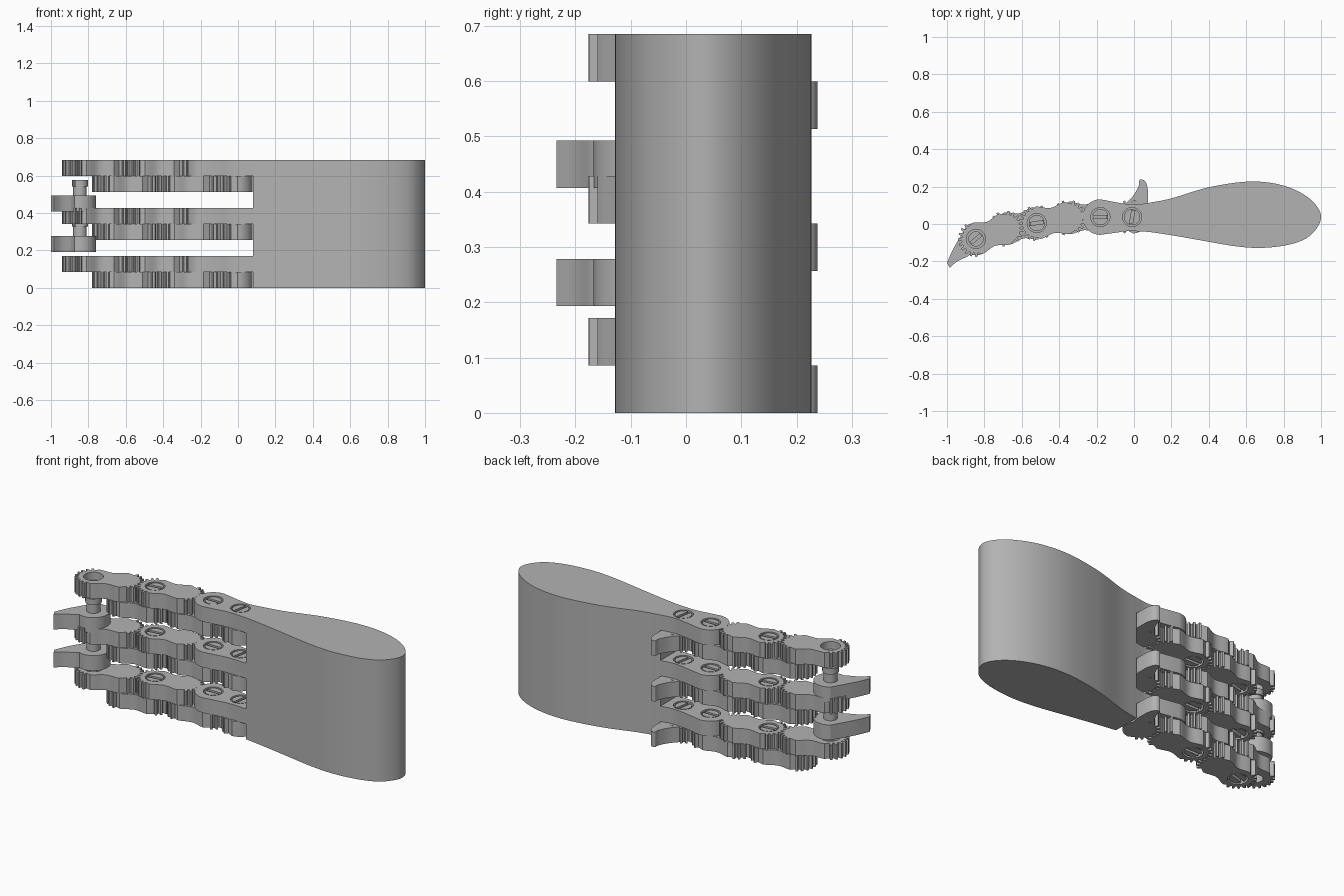
import bpy, bmesh, math
from mathutils import Vector

if "Cube" in bpy.data.objects:
    bpy.data.objects.remove(bpy.data.objects["Cube"])

grey = bpy.data.materials.new("plain grey")
grey.use_nodes = True
grey.diffuse_color = (0.45, 0.45, 0.45, 1)
grey.node_tree.nodes["Principled BSDF"].inputs["Base Color"].default_value = (0.45, 0.45, 0.45, 1)

T = 0.0856                      # thickness of one layer
FINGERS = [0, 3 * T, 6 * T]     # base height of each finger
# Pivots, from the palm out to the fingertip
PIVOTS = [Vector(p) for p in ((-0.01, 0.037), (-0.18, 0.037), (-0.35, 0.033),
                              (-0.52, 0.005), (-0.685, -0.025), (-0.845, -0.08))]
BODY, TIP, ROOT = 0.088, 0.096, 0.076


def polar(c, r, deg):
    a = math.radians(deg)
    return Vector((c[0] + r * math.cos(a), c[1] + r * math.sin(a)))


def arc(c, r, a0, a1, n=24):
    return [polar(c, r, a0 + (a1 - a0) * i / n) for i in range(n + 1)]


def circle(c, r):
    return arc(c, r, 0, 360, 36)[:-1]


def spline(points, n=8):
    """Smooth open curve through the points."""
    p = [Vector(q) for q in points]
    p = [2 * p[0] - p[1]] + p + [2 * p[-1] - p[-2]]
    out = []
    for a, b, c, d in zip(p, p[1:], p[2:], p[3:]):
        for i in range(n):
            t = i / n
            out.append(0.5 * (2 * b + (c - a) * t + (2 * a - 5 * b + 4 * c - d) * t ** 2
                              + (3 * b - a - 3 * c + d) * t ** 3))
    return out + [p[-2]]


def prism(name, loops, height):
    """Extruded flat outline; inner loops become holes."""
    curve = bpy.data.curves.new(name, "CURVE")
    curve.dimensions, curve.fill_mode, curve.extrude = "2D", "BOTH", height / 2
    for loop in loops:
        s = curve.splines.new("POLY")
        s.points.add(len(loop) - 1)
        for pt, co in zip(s.points, loop):
            pt.co = (co[0], co[1], 0, 1)
        s.use_cyclic_u = True
    temp = bpy.data.objects.new(name, curve)
    bpy.context.collection.objects.link(temp)
    deps = bpy.context.evaluated_depsgraph_get()
    mesh = bpy.data.meshes.new_from_object(temp.evaluated_get(deps))
    bpy.data.objects.remove(temp)
    bpy.data.curves.remove(curve)
    bm = bmesh.new()
    bm.from_mesh(mesh)
    bmesh.ops.remove_doubles(bm, verts=bm.verts, dist=0.0001)
    bmesh.ops.translate(bm, verts=bm.verts, vec=(0, 0, height / 2))
    bmesh.ops.recalc_face_normals(bm, faces=bm.faces)
    bm.to_mesh(mesh)
    bm.free()
    mesh.materials.clear()
    mesh.materials.append(grey)
    mesh.shade_smooth()
    mesh.set_sharp_from_angle(angle=math.radians(25))
    return mesh


def place(name, mesh, heights):
    for i, z in enumerate(heights):
        ob = bpy.data.objects.new(f"{name}_{i + 1}", mesh)
        ob.location.z = z
        bpy.context.collection.objects.link(ob)


def gear_end(c, out, gap):
    """Half gear facing the angle out, with a tooth or a gap dead ahead."""
    pitch = 18
    pts = [polar(c, BODY, out - 105), polar(c, BODY, out - 95)]
    for j in range(-4, 4 if gap else 5):
        mid = out + (j + (0.5 if gap else 0)) * pitch
        for off, r in ((-0.36, ROOT), (-0.17, TIP), (0.17, TIP), (0.36, ROOT)):
            pts.append(polar(c, r, mid + off * pitch))
    return pts + [polar(c, BODY, out + 95), polar(c, BODY, out + 105)]


def link(a, b):
    """Dog-bone link with a toothed end at each pivot and a slim waist."""
    d = b - a
    th = math.degrees(math.atan2(d.y, d.x))
    side = Vector((-d.y, d.x)).normalized() * 0.068
    mid = (a + b) / 2
    ea, eb = gear_end(a, th + 180, False), gear_end(b, th, True)
    low = spline([ea[-1], mid - side, eb[0]], 6)[1:-1]
    high = spline([eb[-1], mid + side, ea[0]], 6)[1:-1]
    return ea + low + eb + high


p1, p2, p3, p4, p5, p6 = PIVOTS
HOLE = 0.051
lower = FINGERS
upper = [z + T for z in FINGERS]

# Handle: teardrop grip through the full height
grip = spline([(0.08, -0.042), (0.2, -0.06), (0.35, -0.086), (0.55, -0.12), (0.7, -0.127),
               (0.85, -0.105), (0.95, -0.055), (1.0, 0.04), (0.94, 0.135), (0.8, 0.205),
               (0.62, 0.227), (0.4, 0.196), (0.2, 0.137), (0.08, 0.113)])
place("handle", prism("handle", [grip], 8 * T), [0])

# Palm arms reaching from the handle
arm = arc(p2, 0.095, 90, 270) + spline([(-0.1, -0.047), (-0.03, -0.038), (0.08, -0.042)])
arm += spline([(0.08, 0.113), (0.0, 0.103), (-0.08, 0.113)])
place("palm_arm", prism("palm_arm", [arm, circle(p1, HOLE), circle(p2, HOLE)], T), upper)

# Triggers: geared lever with a curved claw
lever = gear_end(p1, 180, True) + arc(p1, BODY, 290, 390)
lever += spline([(0.075, 0.12), (0.073, 0.19), (0.058, 0.23), (0.03, 0.236),
                 (0.026, 0.207), (0.0, 0.157), (-0.037, 0.115)])
place("trigger", prism("trigger", [lever], T), lower)

# Finger links, alternating between the two layers
place("lower_inner_link", prism("lower_inner_link", [link(p3, p2), circle(p3, HOLE)], T), lower)
place("lower_outer_link", prism("lower_outer_link", [link(p5, p4), circle(p5, HOLE)], T), lower)
place("upper_inner_link", prism("upper_inner_link", [link(p4, p3), circle(p4, HOLE)], T), upper)
place("upper_outer_link", prism("upper_outer_link", [link(p6, p5), circle(p6, HOLE)], T), upper)

# Fingertip hooks between the fingers
hook = arc(p6, 0.087, -110, 125) + spline([(-0.915, -0.045), (-0.965, -0.13), (-1.0, -0.207)])
hook += spline([(-0.985, -0.234), (-0.945, -0.2), (-0.89, -0.174)])
hooks = [0.193, 0.407]
place("fingertip_hook", prism("fingertip_hook", [hook], T), hooks)


def pin(name, c, slot, bases, down=False):
    """Snap pin: a shaft with a wider head split by a slot."""
    shaft_h, head_h, r, half = 0.05, 0.033, 0.043, 11
    halves = [arc(c, r, slot + half + k, slot + 180 - half + k) for k in (0, 180)]
    shaft = prism(name + "_shaft", [circle(c, 0.036)], shaft_h)
    head = prism(name + "_head", halves, head_h)
    place(name + "_shaft", shaft, [z - shaft_h if down else z for z in bases])
    place(name + "_head", head,
          [z - shaft_h - head_h if down else z + shaft_h for z in bases])


pin("trigger_pin", p1, 80, upper)
pin("inner_pin", p2, 0, upper)
pin("middle_pin", p4, 8, upper)
pin("hook_pin", p6, 40, [z + T for z in hooks])
pin("lower_inner_pin", p3, 0, upper, down=True)
pin("lower_outer_pin", p5, 15, upper, down=True)

# Ledges inside the pivot holes
for name, c, heights in (("trigger_ledge", p1, upper), ("inner_ledge", p2, upper),
                         ("middle_ledge", p4, upper), ("tip_ledge", p6, upper),
                         ("lower_inner_ledge", p3, [z + T / 2 for z in lower]),
                         ("lower_outer_ledge", p5, [z + T / 2 for z in lower])):
    place(name, prism(name, [circle(c, HOLE), circle(c, 0.038)], T / 2), heights)
